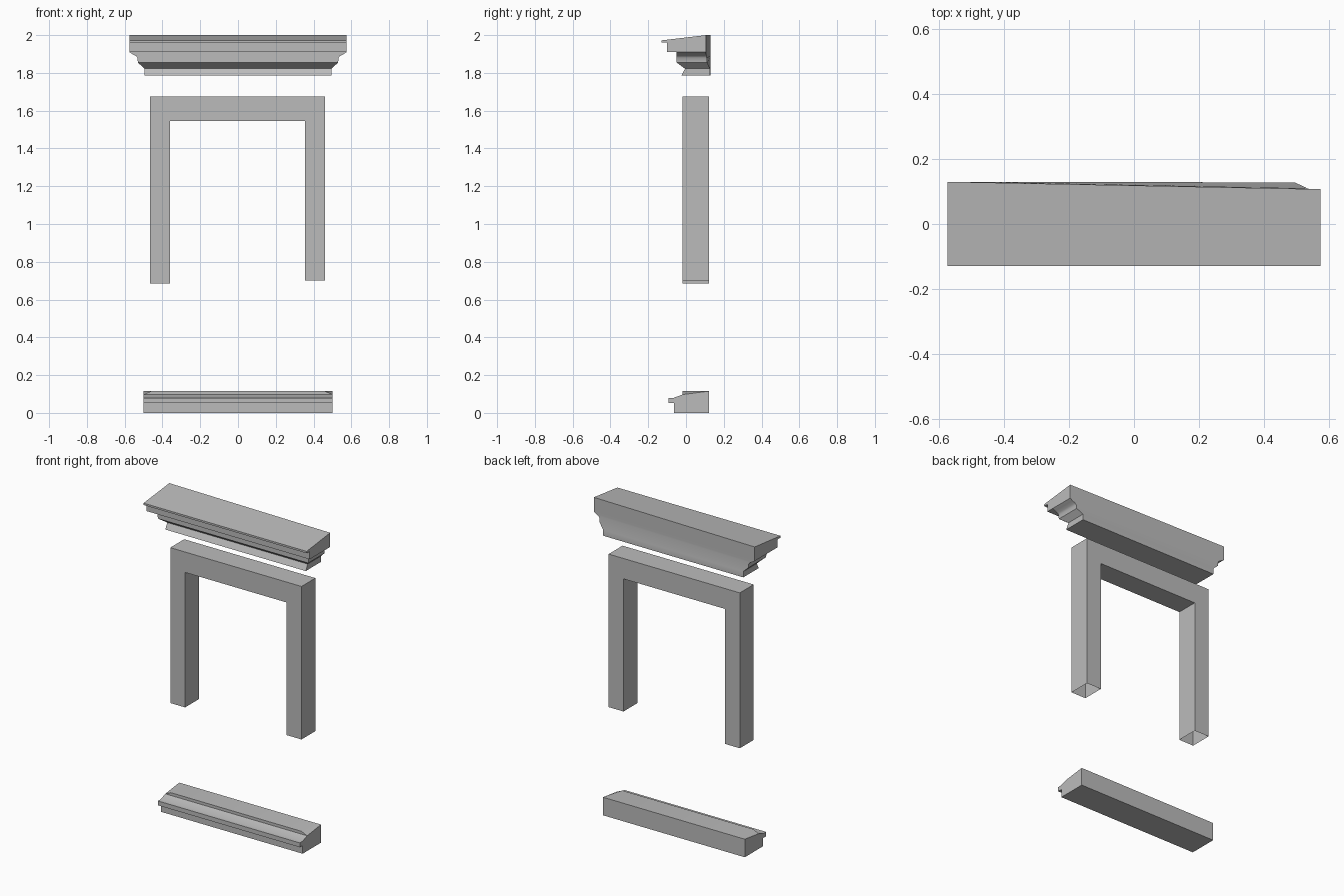
import bpy
import bmesh

cube = bpy.data.objects.get("Cube")
if cube:
    bpy.data.objects.remove(cube, do_unlink=True)

# One plain stone material
stone = bpy.data.materials.new("grey_stone")
stone.use_nodes = True
GREY = (0.5, 0.5, 0.5, 1)
stone.diffuse_color = GREY
stone.node_tree.nodes["Principled BSDF"].inputs["Base Color"].default_value = GREY


def loft(name, rings, open_below=None):
    """Skin equal-length rings of points and cap both ends."""
    bm = bmesh.new()
    loops = [[bm.verts.new(p) for p in ring] for ring in rings]
    count = len(loops[0])
    for a, b in zip(loops, loops[1:]):
        for i in range(count):
            j = (i + 1) % count
            bm.faces.new((a[i], a[j], b[j], b[i]))
    bm.faces.new(loops[0][::-1])
    bm.faces.new(loops[-1])
    bmesh.ops.remove_doubles(bm, verts=bm.verts[:], dist=0.0005)
    bmesh.ops.recalc_face_normals(bm, faces=bm.faces[:])
    if open_below is not None:
        feet = [f for f in bm.faces if all(v.co.z < open_below for v in f.verts)]
        bmesh.ops.delete(bm, geom=feet, context='FACES')
    mesh = bpy.data.meshes.new(name)
    bm.to_mesh(mesh)
    bm.free()
    mesh.materials.append(stone)
    obj = bpy.data.objects.new(name, mesh)
    bpy.context.collection.objects.link(obj)
    bpy.ops.object.select_all(action='DESELECT')
    obj.select_set(True)
    bpy.context.view_layer.objects.active = obj
    bpy.ops.object.shade_smooth_by_angle(angle=0.6)
    return obj


# Cornice: stacked rectangles (z, half width, front y, back y at the +x end)
BACK = 0.13
levels = [
    (1.785, 0.495, -0.025, 0.128),
    (1.822, 0.495, -0.005, 0.128),
    (1.855, 0.53, -0.05, 0.112),
    (1.88, 0.532, -0.05, 0.11),
    (1.89, 0.54, -0.05, 0.108),
    (1.899, 0.558, -0.05, 0.107),
    (1.91, 0.575, -0.05, 0.107),
    (1.91, 0.575, -0.10, 0.107),
    (1.96, 0.575, -0.10, 0.107),
    (1.96, 0.575, -0.13, 0.107),
]
rings = [[(-w, f, z), (w, f, z), (w, b, z), (-w, BACK, z)] for z, w, f, b in levels]
# Sloping top that rises to the back
rings.append([(-0.575, -0.13, 1.972), (0.575, -0.13, 1.972),
              (0.575, 0.107, 2.0), (-0.575, BACK, 2.0)])
loft("cornice", rings)

# Surround: upside-down U, open under both legs
outline = [(-0.465, 0.685), (-0.465, 1.675), (0.46, 1.675), (0.46, 0.7),
           (0.355, 0.7), (0.355, 1.545), (-0.36, 1.545), (-0.36, 0.685)]
loft("window_surround", [[(x, y, z) for x, z in outline] for y in (-0.018, 0.122)],
     open_below=0.75)


# Sill: one profile along x, its raised top edge sloping away at the ends
def sill_section(x, edge):
    profile = [(-0.063, 0), (-0.063, 0.052), (-0.092, 0.052), (-0.092, 0.08),
               (-0.065, 0.08), (-0.018, 0.097), (-0.018, edge),
               (0.122, 0.115), (0.122, 0)]
    return [(x, y, z) for y, z in profile]


loft("sill", [sill_section(x, e) for x, e in
              ((-0.5, 0.097), (-0.46, 0.115), (0.46, 0.115), (0.5, 0.097))])
